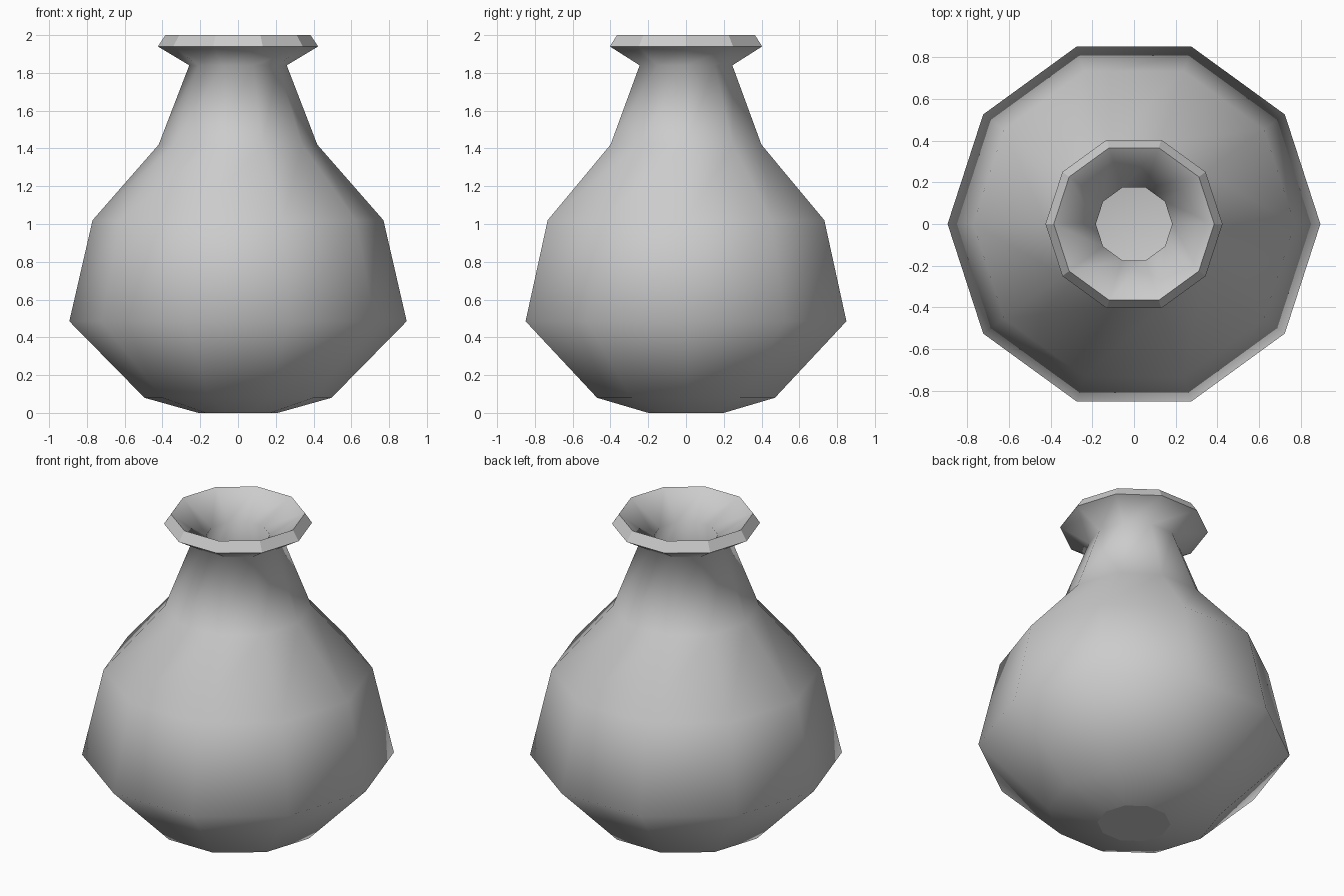
import bpy, bmesh
from math import cos, sin, pi

if "Cube" in bpy.data.objects:
    bpy.data.objects.remove(bpy.data.objects["Cube"])

SIDES = 10

# Outer wall from base to lip, then the inner wall from lip to inner floor (radius, z)
outer = [(0.21, 0.0), (0.495, 0.08), (0.893, 0.485), (0.77, 1.02),
         (0.42, 1.42), (0.258, 1.84), (0.424, 1.94)]
inner = [(0.384, 2.0), (0.183, 1.865), (0.36, 1.385), (0.71, 0.99),
         (0.825, 0.505), (0.464, 0.142), (0.2, 0.07)]

bm = bmesh.new()
rings = [[bm.verts.new((r * cos(2 * pi * i / SIDES), r * sin(2 * pi * i / SIDES), z))
          for i in range(SIDES)] for r, z in outer + inner]

# Walls: smooth everywhere except the faceted band of the lip
lip = len(outer) - 1
for k in range(len(rings) - 1):
    a, b = rings[k], rings[k + 1]
    for i in range(SIDES):
        j = (i + 1) % SIDES
        face = bm.faces.new((a[i], a[j], b[j], b[i]))
        face.smooth = k != lip

# Base underside (flat) and inner floor (smooth)
base = bm.faces.new(rings[0][::-1])
floor = bm.faces.new(rings[-1])
floor.smooth = True

# Sharp edges around the lip band and base
for e in bm.edges:
    if any(not f.smooth for f in e.link_faces):
        e.smooth = False

bmesh.ops.recalc_face_normals(bm, faces=bm.faces)
mesh = bpy.data.meshes.new("vase")
bm.to_mesh(mesh)
bm.free()
vase = bpy.data.objects.new("vase", mesh)
bpy.context.collection.objects.link(vase)
